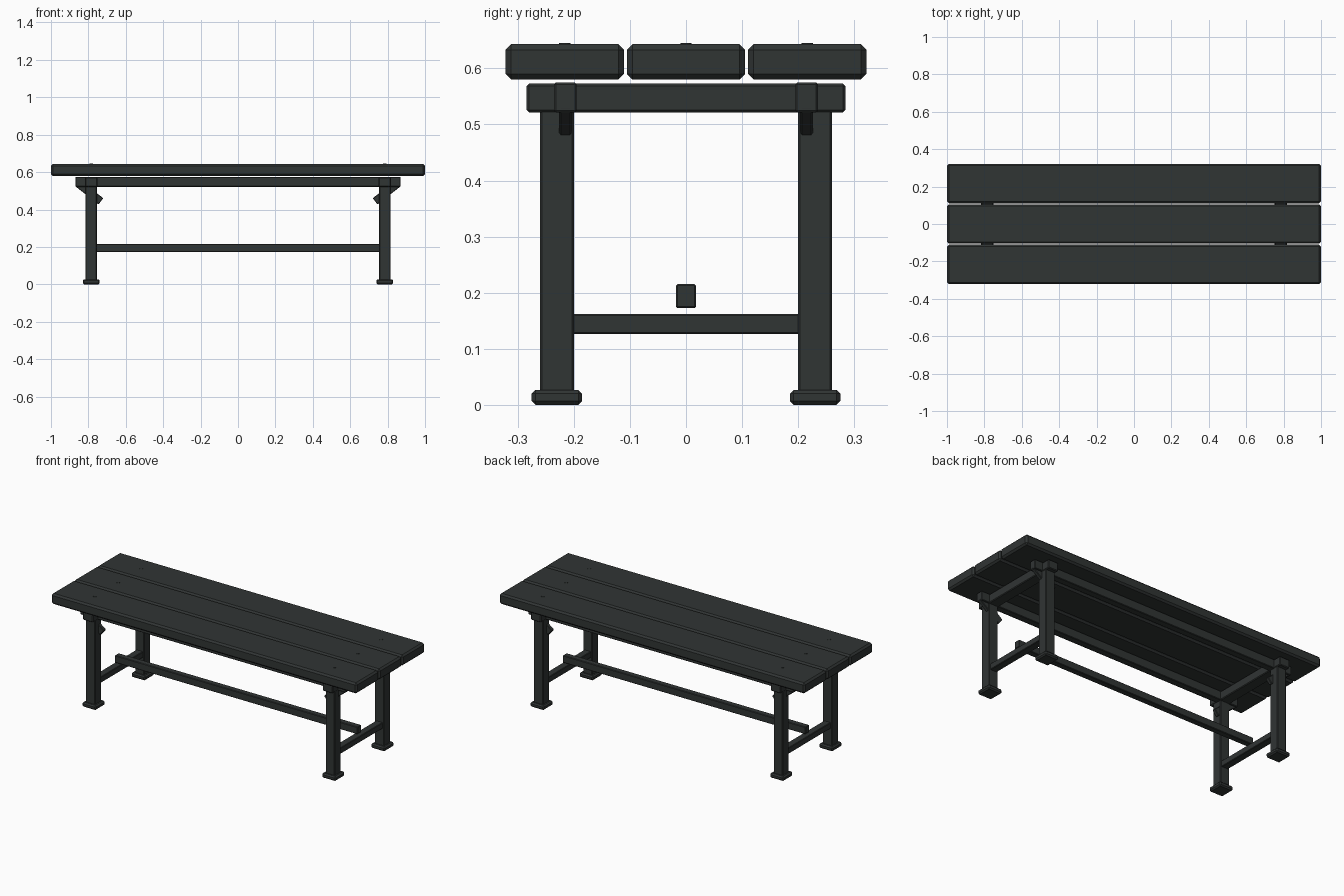
import bpy
from math import radians

if "Cube" in bpy.data.objects:
    bpy.data.objects.remove(bpy.data.objects["Cube"])

mat = bpy.data.materials.new("dark_paint")
mat.diffuse_color = (0.03, 0.035, 0.034, 1)
mat.use_nodes = True
mat.node_tree.nodes["Principled BSDF"].inputs["Base Color"].default_value = mat.diffuse_color


def box(name, center, size, bevel=0.003, tilt=0.0):
    """Chamfered rectangular bar, optionally tilted about y."""
    bpy.ops.mesh.primitive_cube_add(size=1, location=center)
    ob = bpy.context.object
    ob.name = name
    ob.scale = size
    bpy.ops.object.transform_apply(location=False, rotation=False, scale=True)
    ob.rotation_euler.y = tilt
    mod = ob.modifiers.new("chamfer", "BEVEL")
    mod.width = bevel
    mod.segments = 1
    ob.data.materials.append(mat)
    return ob


LEG_X, LEG_Y, RAIL_Y, PITCH = 0.785, 0.23, 0.215, 0.216

# Seat planks with a screw head near each end
for i, side in enumerate(("front", "middle", "back")):
    y = (i - 1) * PITCH
    box(f"{side}_seat_plank", (0, y, 0.6115), (2.0, 0.211, 0.063), 0.01)
    for end, sx in (("left", -1), ("right", 1)):
        bpy.ops.mesh.primitive_cylinder_add(
            vertices=12, radius=0.01, depth=0.008, location=(sx * LEG_X, y, 0.641))
        screw = bpy.context.object
        screw.name = f"{side}_{end}_screw"
        screw.data.materials.append(mat)

# Long rails under the seat
for side, sy in (("front", -1), ("back", 1)):
    box(f"{side}_rail", (0, sy * RAIL_Y, 0.548), (1.74, 0.04, 0.053))

# End frames: cross beam, low cross bar, legs, feet and diagonal braces
for end, sx in (("left", -1), ("right", 1)):
    x = sx * LEG_X
    box(f"{end}_cross_beam", (x, 0, 0.547), (0.066, 0.568, 0.051), 0.004)
    box(f"{end}_low_cross_bar", (x, 0, 0.1445), (0.044, 0.41, 0.036))
    for side, sy in (("front", -1), ("back", 1)):
        box(f"{side}_{end}_leg", (x, sy * LEG_Y, 0.2765), (0.06, 0.06, 0.507))
        box(f"{side}_{end}_foot", (x, sy * LEG_Y, 0.0135), (0.09, 0.09, 0.027), 0.007)
        box(f"{side}_{end}_brace", (sx * 0.796, sy * RAIL_Y, 0.493),
            (0.16, 0.022, 0.042), 0.003, -sx * radians(38))

# Long stretcher resting over the low cross bars
box("stretcher", (0, 0, 0.194), (1.59, 0.036, 0.043))
